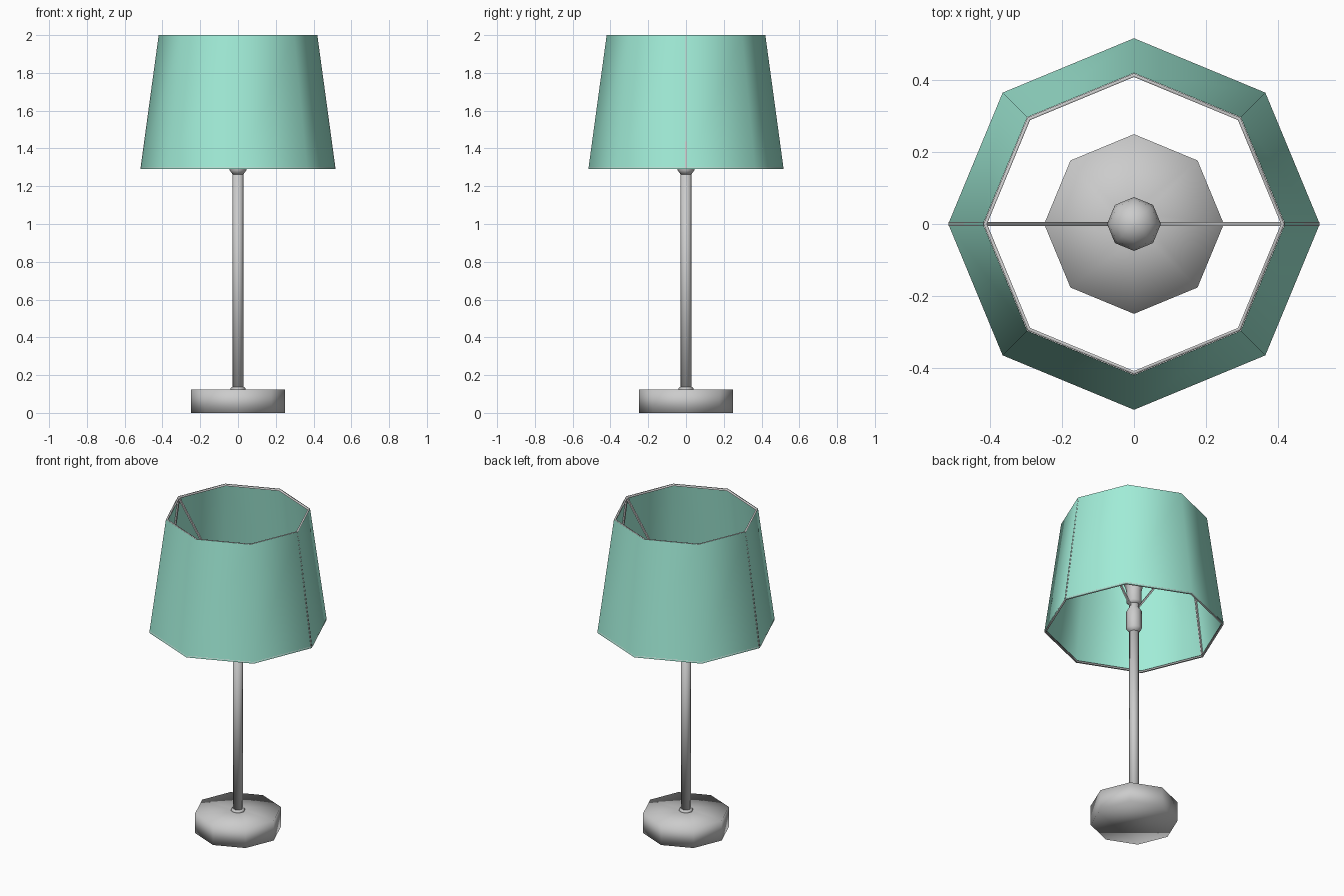
import bpy, math
from mathutils import Vector

if "Cube" in bpy.data.objects:
    bpy.data.objects.remove(bpy.data.objects["Cube"])

SIDES = 8


def finish(name, verts, faces, smooth=True):
    mesh = bpy.data.meshes.new(name)
    mesh.from_pydata(verts, [], faces)
    mesh.update()
    ob = bpy.data.objects.new(name, mesh)
    bpy.context.collection.objects.link(ob)
    for p in mesh.polygons:
        p.use_smooth = smooth
    return ob


def lathe(name, profile, caps=True):
    """Revolve (radius, z) points, bottom to top, into an eight-sided form."""
    verts = [(r * math.cos(math.tau * i / SIDES), r * math.sin(math.tau * i / SIDES), z)
             for r, z in profile for i in range(SIDES)]
    faces = []
    for k in range(len(profile) - 1):
        for i in range(SIDES):
            a, b = k * SIDES + i, k * SIDES + (i + 1) % SIDES
            faces.append((a, b, b + SIDES, a + SIDES))
    if caps:
        faces.append(tuple(reversed(range(SIDES))))
        top = (len(profile) - 1) * SIDES
        faces.append(tuple(range(top, top + SIDES)))
    return finish(name, verts, faces)


def rod(name, a, b, r=0.005):
    """Thin four-sided wire between two points."""
    a, b = Vector(a), Vector(b)
    d = (b - a).normalized()
    u = d.cross(Vector((0, 1, 0))).normalized() * r
    v = Vector((0, r, 0))
    verts = [p + o for p in (a, b) for o in (u + v, v - u, -u - v, u - v)]
    faces = [(i, (i + 1) % 4, (i + 1) % 4 + 4, i + 4) for i in range(4)]
    faces += [(3, 2, 1, 0), (4, 5, 6, 7)]
    return finish(name, verts, faces, False)


def ring(name, r, z, t=0.005):
    """Octagonal wire hoop with a square section."""
    return lathe(name, [(r - t, z - t), (r + t, z - t), (r + t, z + t),
                        (r - t, z + t), (r - t, z - t)], caps=False)


# Base, collar and pole
lathe("base", [(0.25, 0), (0.25, 0.125), (0.04, 0.125)])
lathe("base_collar", [(0.04, 0.12), (0.04, 0.132), (0.03, 0.138)])
lathe("pole", [(0.028, 0.13), (0.028, 1.28)])

# Socket and bulb
lathe("socket", [(0.028, 1.262), (0.045, 1.285), (0.045, 1.40), (0.03, 1.425), (0.03, 1.46)])
bulb = [(0.03, 1.445), (0.044, 1.46), (0.044, 1.53), (0.05, 1.56)]
bulb += [(0.075 * math.cos(a), 1.63 + 0.075 * math.sin(a))
         for a in (math.radians(d) for d in (-30, 0, 25, 50, 70, 85))]
lathe("bulb", bulb)

# Shade
shade = lathe("shade", [(0.517, 1.29), (0.42, 2.0)], caps=False)
mat = bpy.data.materials.new("teal_fabric")
mat.diffuse_color = (0.36, 0.85, 0.69, 1)
mat.use_nodes = True
mat.node_tree.nodes["Principled BSDF"].inputs["Base Color"].default_value = mat.diffuse_color
shade.data.materials.append(mat)

# Wire frame inside the shade
ring("top_hoop", 0.414, 1.995)
ring("bottom_hoop", 0.511, 1.295)
for side, s in (("left", -1), ("right", 1)):
    rod(side + "_spoke", (s * 0.025, 0, 1.43), (s * 0.414, 0, 1.993))
    rod(side + "_strut", (s * 0.511, 0, 1.295), (s * 0.414, 0, 1.995))
